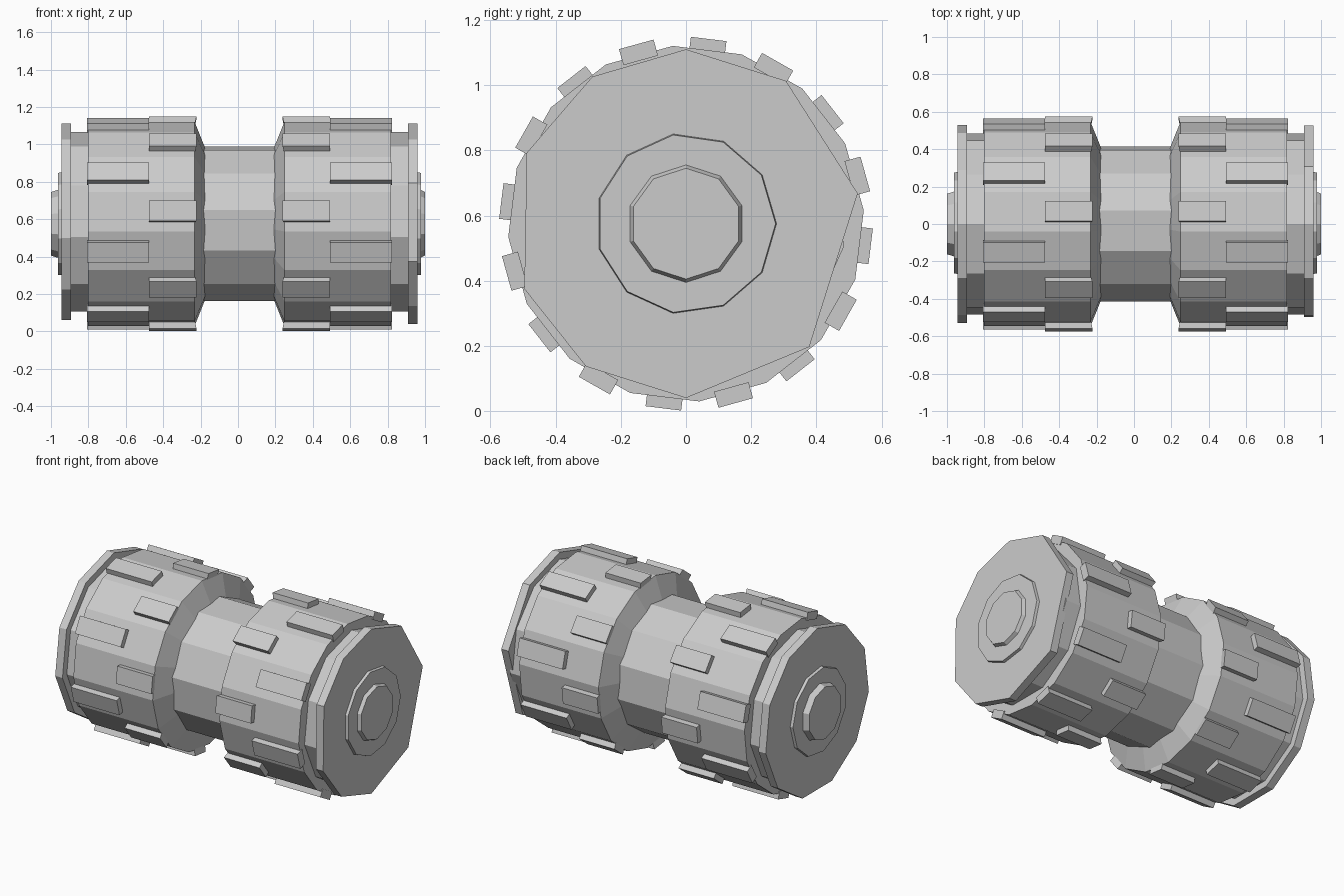
import bpy
from math import cos, sin, radians

if "Cube" in bpy.data.objects:
    bpy.data.objects.remove(bpy.data.objects["Cube"])

CZ = 0.575      # height of the roller axis
CX = 0.008      # mirror plane between the two drums


def mesh_object(name, verts, faces):
    me = bpy.data.meshes.new(name)
    me.from_pydata(verts, [], faces)
    me.update()
    ob = bpy.data.objects.new(name, me)
    bpy.context.collection.objects.link(ob)
    return ob


def ring_angles(n, start):
    return [start + 360 * i / n for i in range(n)]


def lathe(name, profile, angles):
    """Closed faceted solid around the x axis; profile = (x, radius), x rising."""
    n = len(angles)
    verts = [(x, r * cos(radians(a)), CZ + r * sin(radians(a)))
             for x, r in profile for a in angles]
    faces = []
    for j in range(len(profile) - 1):
        for i in range(n):
            k = (i + 1) % n
            faces.append((j * n + i, j * n + k, (j + 1) * n + k, (j + 1) * n + i))
    last = (len(profile) - 1) * n
    faces.append(tuple(reversed(range(n))))
    faces.append(tuple(range(last, last + n)))
    for f in range(len(faces)):
        faces[f] = tuple(reversed(faces[f])) if f < len(faces) - 2 else faces[f]
    return mesh_object(name, verts, faces)


def tread(name, x0, x1, angle, flare):
    """Raised pad on the drum; flare pushes the outer edge towards the hub."""
    c, s = cos(radians(angle)), sin(radians(angle))
    side = 1 if x1 > 0 else -1
    verts = []
    for r, f in ((0.52, 0), (0.571, flare)):
        a, b = (x0 - f, x1) if side > 0 else (x0, x1 + f)
        for x, w in ((a, -0.055), (b, -0.055), (b, 0.055), (a, 0.055)):
            verts.append((x, r * c - w * s, CZ + r * s + w * c))
    faces = [(3, 2, 1, 0), (4, 5, 6, 7), (0, 1, 5, 4),
             (1, 2, 6, 5), (2, 3, 7, 6), (3, 0, 4, 7)]
    return mesh_object(name, verts, faces)


def mirrored(profile, side):
    return sorted(((CX + side * x, r) for x, r in profile), key=lambda p: p[0])


# Narrow centre hub
lathe("centre_hub", [(-0.19, 0.42), (0.21, 0.42)], ring_angles(12, -10))

# Uneven low-poly outline of the right flange, regular on the left
flange_outline = {
    1: [-158, -125, -90, -45, 10, 55, 90, 122.5, 156],
    -1: ring_angles(11, 90),
}

for side, label in ((-1, "left"), (1, "right")):
    # Drum with tapered inner shoulder
    shoulder = (0.185, 0.41)
    lathe(label + "_drum",
          mirrored([shoulder, (0.24, 0.547), (0.81, 0.547)], side),
          ring_angles(16, -7 + 11.25))
    # Recessed neck, flange and stepped end caps
    lathe(label + "_neck", mirrored([(0.78, 0.49), (0.92, 0.49)], side),
          ring_angles(11, 90))
    lathe(label + "_flange", mirrored([(0.90, 0.535), (0.952, 0.535)], side),
          flange_outline[side])
    lathe(label + "_cap_step", mirrored([(0.94, 0.28), (0.97, 0.275)], side),
          ring_angles(11, 0))
    lathe(label + "_cap_end", mirrored([(0.96, 0.185), (1.0 - side * CX, 0.17)], side),
          ring_angles(10, 90))
    # Staggered treads: inner row and outer row
    for k in range(8):
        for row, a, b, off, flare in (("inner", 0.24, 0.485, -7, 0.01),
                                      ("outer", 0.485, 0.815, 15.5, 0)):
            x0, x1 = sorted((CX + side * a, CX + side * b))
            tread(f"{label}_{row}_tread_{k + 1}", x0, x1, off + 45 * k, flare)
